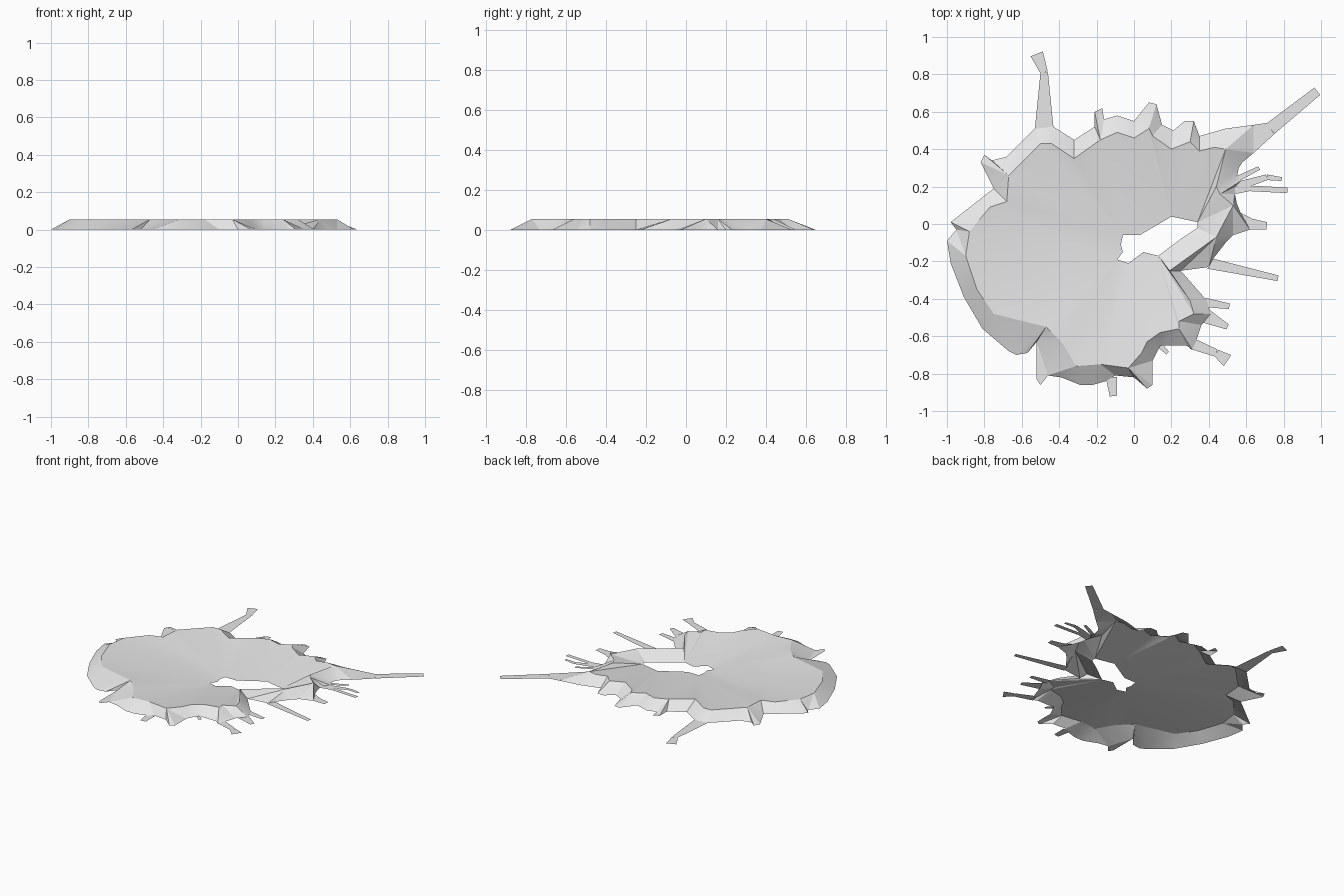
import bpy
import bmesh
from math import radians
from mathutils import Vector
from mathutils.geometry import delaunay_2d_cdt

SCALE = 0.01      # outlines are drawn in hundredths
HEIGHT = 0.055    # height of the raised ridge
REACH = 0.24      # longest slope between rim and ridge

default_cube = bpy.data.objects.get("Cube")
if default_cube:
    bpy.data.objects.remove(default_cube, do_unlink=True)

# One plain grey material
grey = bpy.data.materials.new("light_grey")
grey.use_nodes = True
grey_colour = (0.8, 0.8, 0.8, 1)
grey.diffuse_color = grey_colour
for node in grey.node_tree.nodes:
    if node.type == "BSDF_PRINCIPLED":
        node.inputs["Base Color"].default_value = grey_colour

# Ragged rim that touches the ground
rim = [
    (-98, 1), (-75, 19), (-82, 33), (-80, 37), (-76, 34), (-68, 36), (-53, 51),
    (-43, 52), (-32, 45), (-21, 52), (-21, 60), (-17, 62), (-16, 56), (-9, 58),
    (0, 55), (8, 65), (12, 64), (15, 53), (21, 50), (27, 55), (32, 55), (35, 47),
    (49, 51), (64, 53), (71, 54), (75, 48), (64, 38), (58, 33), (56, 30), (55, 25),
    (57, 23), (54, 20), (63, 20), (64, 18), (54, 16), (55, 11), (57, 6), (63, 3),
    (62, -3), (53, -6), (49, -10), (42, -19), (40, -23), (25, -25), (39, -41),
    (41, -48), (36, -54), (33, -63), (31, -67), (28, -65), (14, -65), (10, -73),
    (10, -86), (7, -88), (0, -82), (-10, -81), (-15, -84), (-22, -86), (-29, -86),
    (-39, -82), (-46, -81), (-50, -86), (-52, -83), (-52, -63), (-57, -69),
    (-63, -70), (-67, -68), (-81, -56), (-91, -39), (-98, -21), (-100, -9), (-95, -3),
]

# Raised ridge around the shallow dish
ridge = [
    (-88, -4), (-77, 9), (-68, 12), (-67, 26), (-64, 29), (-50, 43), (-44, 43),
    (-32, 35), (-18, 45), (-9, 49), (0, 46), (8, 51), (10, 47), (20, 40), (30, 44),
    (35, 39), (43, 41), (49, 40), (44, 20), (46, 16), (53, 10), (44, -7), (19, -25),
    (30, -41), (32, -48), (24, -52), (24, -56), (14, -58), (7, -63), (4, -69),
    (-3, -77), (-18, -75), (-31, -76), (-38, -64), (-47, -55), (-75, -48),
    (-84, -35), (-90, -17),
]

# Opening at the bottom of the dish, on the ground
hole = [
    (20, 4), (34, 1), (34, -2), (25, -8), (13, -17), (5, -15), (-3, -21),
    (-9, -19), (-6, -15), (-7, -11), (-6, -6), (3, -6),
]

# Flat streaks: root x, root y, tip x, tip y, root width, tip width
streaks = [
    (-48, 51, -48, 81, 10, 4), (-48, 81, -52, 91, 4, 7),
    (73, 51, 98, 71, 7, 5),
    (55, 24, 67, 30, 3, 2),
    (55, 20, 71, 25, 5, 3), (71, 25, 79, 24, 3, 2),
    (63, 19, 82, 18, 3, 3),
    (62, 0, 71, -1, 6, 4),
    (40, -21, 77, -29, 6, 3),
    (38, -42, 51, -44, 5, 3),
    (38, -49, 50, -55, 8, 3),
    (31, -64, 44, -69, 6, 4), (44, -69, 50, -73, 4, 7),
    (14, -65, 18, -69, 3, 2),
    (-12, -82, -11, -92, 6, 4),
]


def is_inside(point, outline):
    """Even-odd test of a point against a closed outline."""
    inside = False
    for start, end in zip(outline, outline[1:] + outline[:1]):
        if (start.y > point.y) != (end.y > point.y):
            along = (point.y - start.y) / (end.y - start.y)
            if point.x < start.x + along * (end.x - start.x):
                inside = not inside
    return inside


def make_object(name, mesh_builder):
    mesh = bpy.data.meshes.new(name)
    mesh_builder.normal_update()
    for face in mesh_builder.faces:
        if face.normal.z < 0:
            face.normal_flip()
    mesh_builder.to_mesh(mesh)
    mesh_builder.free()
    mesh.materials.append(grey)
    part = bpy.data.objects.new(name, mesh)
    bpy.context.collection.objects.link(part)
    return part


def nearest_links(points, sources, targets, reach):
    """Edges from each source point to its closest target point."""
    links = []
    for source in sources:
        def distance(target):
            return (points[source] - points[target]).length
        closest = min(targets, key=distance)
        if distance(closest) < reach:
            links.append((source, closest))
    return links


def build_splat():
    """Outer slope from rim to ridge, inner dish from ridge to hole."""
    outlines = [[Vector(p) * SCALE for p in outline] for outline in (rim, ridge, hole)]
    points, edges, rings = [], [], []
    for outline in outlines:
        ring = range(len(points), len(points) + len(outline))
        points += outline
        rings.append(ring)
        edges += list(zip(ring, list(ring[1:]) + [ring[0]]))
    rim_ring, ridge_ring, hole_ring = rings
    edges += nearest_links(points, rim_ring, ridge_ring, REACH)
    edges += nearest_links(points, ridge_ring, hole_ring, 1)
    flat, _, triangles, sources, _, _ = delaunay_2d_cdt(points, edges, [], 0, 1e-5)

    bm = bmesh.new()
    verts = []
    for position, source in zip(flat, sources):
        raised = any(index in ridge_ring for index in source)
        verts.append(bm.verts.new((position.x, position.y, HEIGHT if raised else 0)))
    for triangle in triangles:
        centre = sum((flat[i] for i in triangle), Vector((0, 0))) / len(triangle)
        if is_inside(centre, outlines[0]) and not is_inside(centre, outlines[-1]):
            bm.faces.new([verts[i] for i in triangle])
    loose = [v for v in bm.verts if not v.link_faces]
    bmesh.ops.delete(bm, geom=loose, context="VERTS")
    return make_object("splat_body", bm)


def build_streaks():
    """Lay each tapered streak flat on the ground."""
    bm = bmesh.new()
    for root_x, root_y, tip_x, tip_y, root_width, tip_width in streaks:
        root, tip = Vector((root_x, root_y, 0)), Vector((tip_x, tip_y, 0))
        direction = (tip - root).normalized()
        side = Vector((-direction.y, direction.x, 0)) / 2
        corners = (root + side * root_width, root - side * root_width,
                   tip - side * tip_width, tip + side * tip_width)
        bm.faces.new([bm.verts.new(corner * SCALE) for corner in corners])
    return make_object("splash_streaks", bm)


# Soft shading that keeps the ridge sharp
bpy.ops.object.select_all(action="DESELECT")
for part in (build_splat(), build_streaks()):
    part.select_set(True)
    bpy.context.view_layer.objects.active = part
bpy.ops.object.shade_smooth_by_angle(angle=radians(20))
